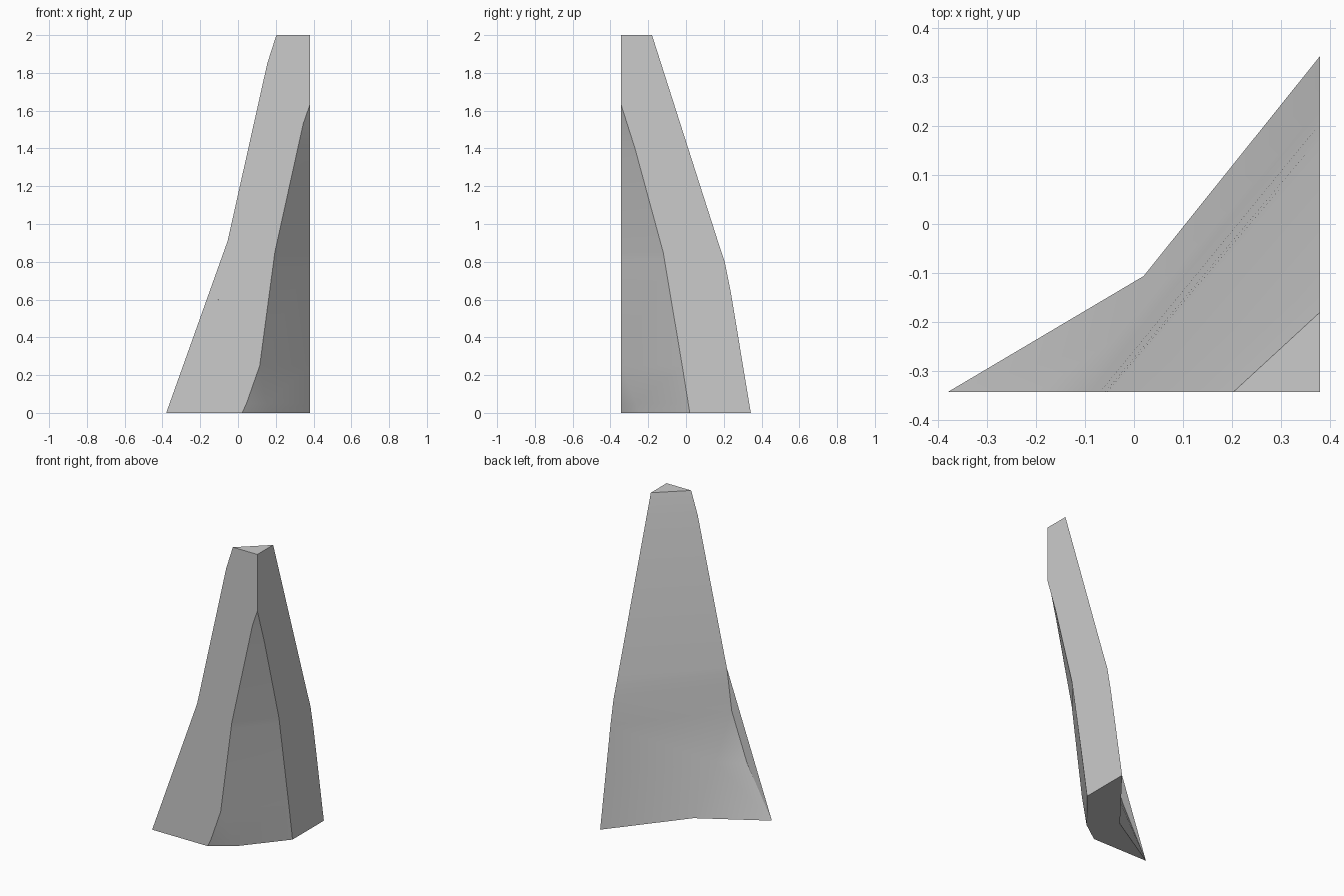
import bpy
import bmesh

cube = bpy.data.objects.get("Cube")
if cube:
    bpy.data.objects.remove(cube, do_unlink=True)

CORNER_X, CORNER_Y = 0.38, -0.343

# Profiles as (height, position): x along the front plane, y along the side plane
OUTER_FRONT = [(0, -0.38), (0.33, -0.2), (0.64, -0.09), (0.91, -0.055), (1.85, 0.155), (2, 0.203)]
OUTER_SIDE = [(0, 0.343), (0.64, 0.237), (0.8, 0.205), (0.88, 0.178), (2, -0.18)]
INNER_FRONT = [(0, 0.022), (0.05, 0.045), (0.25, 0.115), (0.85, 0.195), (1.53, 0.345), (1.63, CORNER_X)]
INNER_SIDE = [(0, 0.02), (0.81, -0.11), (1.4, -0.27), (1.63, CORNER_Y)]


def sample(profile, z):
    for (z0, a), (z1, b) in zip(profile, profile[1:]):
        if z <= z1:
            return a + (b - a) * (z - z0) / (z1 - z0)
    return profile[-1][1]


bm = bmesh.new()
cache = {}


def vert(x, y, z):
    key = (round(x, 4), round(y, 4), round(z, 4))
    if key not in cache:
        cache[key] = bm.verts.new(key)
    return cache[key]


def face(verts):
    unique = list(dict.fromkeys(verts))
    if len(unique) > 2:
        bm.faces.new(unique)


def curved_wall(front, side, flare_top, flare_base, crease):
    """Wall between both profiles; a crease sets off the flared foot."""
    levels = sorted({z for z, _ in front + side})
    rows = []
    for z in levels:
        x, y = sample(front, z), sample(side, z)
        row = [vert(x, CORNER_Y, z)]
        if z < flare_top:
            fade = z / flare_top
            plain_x = flare_base + (sample(front, flare_top) - flare_base) * fade
            t = crease * (1 - fade)
            row.append(vert(plain_x + (CORNER_X - plain_x) * t,
                            CORNER_Y + (y - CORNER_Y) * t, z))
        else:
            row.append(row[0])
        row.append(vert(CORNER_X, y, z))
        rows.append(row)
    for low, high in zip(rows, rows[1:]):
        for i in range(2):
            face([low[i], low[i + 1], high[i + 1], high[i]])
    return rows


outer = curved_wall(OUTER_FRONT, OUTER_SIDE, 0.64, -0.17, 0.345)
inner = curved_wall(INNER_FRONT, INNER_SIDE, 0.25, 0.08, 0.27)
top_corner = vert(CORNER_X, CORNER_Y, 2)

# Flat front and side cheeks, sharing the wall borders
for column in (0, 2):
    face([r[column] for r in outer] + [top_corner] + [r[column] for r in reversed(inner)])

# Top cap and foot
face([outer[-1][0], outer[-1][2], top_corner])
face(outer[0] + inner[0][::-1])

# Concave caps are split before normals are fixed
bmesh.ops.triangulate(bm, faces=[f for f in bm.faces if len(f.verts) > 4])
bmesh.ops.recalc_face_normals(bm, faces=bm.faces)

mesh = bpy.data.meshes.new("corner_pillar")
bm.to_mesh(mesh)
bm.free()

grey = bpy.data.materials.new("light_grey")
grey.use_nodes = True
colour = (0.6, 0.6, 0.6, 1)
grey.diffuse_color = colour
grey.node_tree.nodes["Principled BSDF"].inputs["Base Color"].default_value = colour
mesh.materials.append(grey)

pillar = bpy.data.objects.new("corner_pillar", mesh)
bpy.context.collection.objects.link(pillar)
bpy.context.view_layer.objects.active = pillar
pillar.select_set(True)
bpy.ops.object.shade_smooth_by_angle(angle=0.55)
